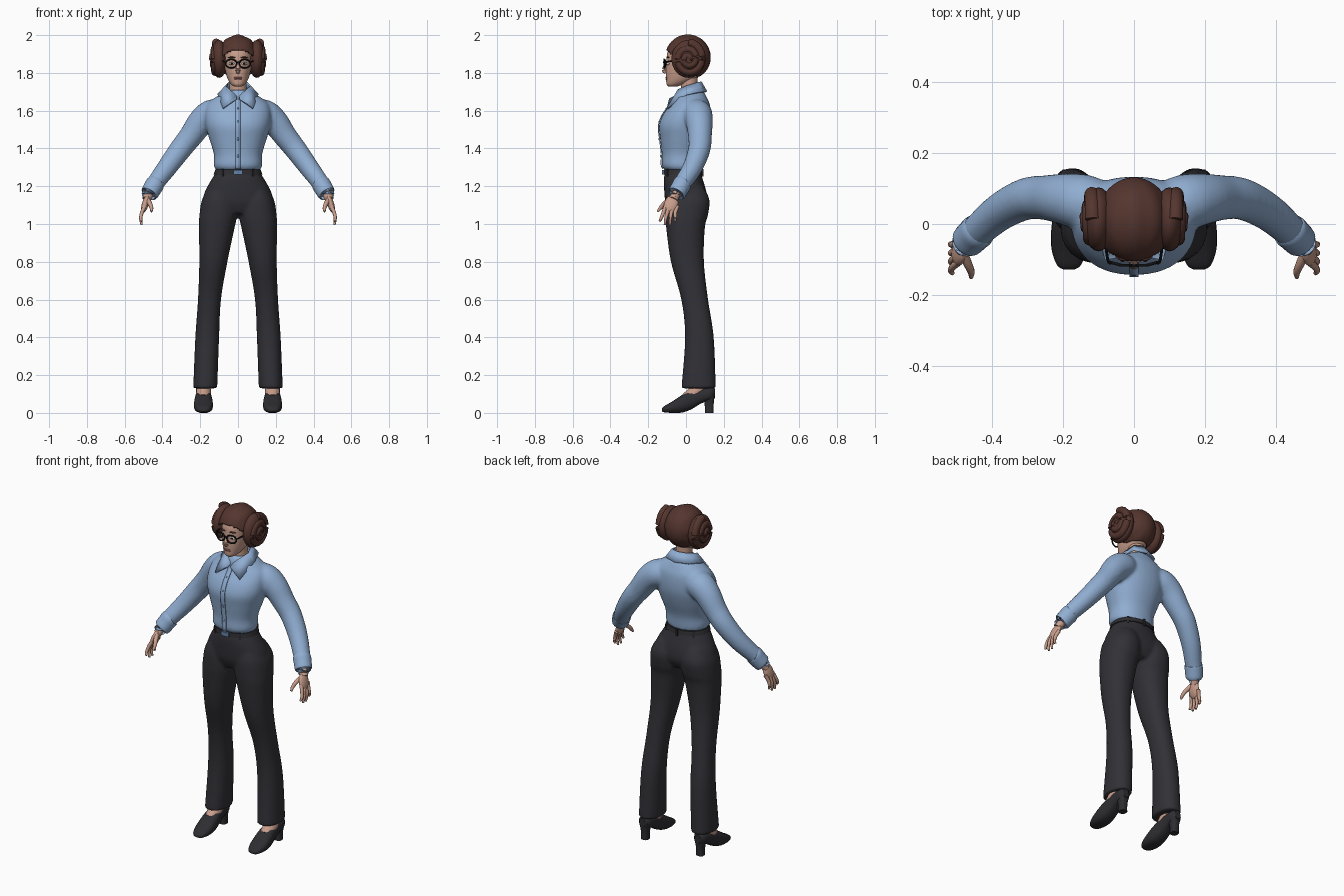
import bpy, bmesh, math
from mathutils import Vector, Matrix, Euler

if "Cube" in bpy.data.objects:
    bpy.data.objects.remove(bpy.data.objects["Cube"])

def material(name, rgb):
    m = bpy.data.materials.new(name)
    m.diffuse_color = (*rgb, 1)
    m.use_nodes = True
    m.node_tree.nodes["Principled BSDF"].inputs["Base Color"].default_value = m.diffuse_color
    return m

SKIN = material("skin", (0.58, 0.34, 0.26))
HAIR = material("brown_hair", (0.09, 0.036, 0.028))
SHIRT = material("blue_cloth", (0.28, 0.42, 0.64))
PANTS = material("charcoal_cloth", (0.031, 0.030, 0.037))
SHOE = material("dark_leather", (0.027, 0.027, 0.032))
BLACK = material("black", (0.006, 0.006, 0.007))
WHITE = material("eye_white", (0.7, 0.68, 0.65))
LIPS = material("lips", (0.42, 0.17, 0.14))
STEEL = material("steel_blue", (0.13, 0.23, 0.4))

def smooth_rows(rows, k=5):
    """Catmull-Rom interpolation through rows of numbers."""
    out, n = [], len(rows)
    for i in range(n - 1):
        p0, p1, p2, p3 = rows[max(i - 1, 0)], rows[i], rows[i + 1], rows[min(i + 2, n - 1)]
        for j in range(k):
            t = j / k
            out.append([0.5 * (2 * b + (c - a) * t + (2 * a - 5 * b + 4 * c - d) * t * t
                        + (3 * b - a - 3 * c + d) * t ** 3) for a, b, c, d in zip(p0, p1, p2, p3)])
    return out + [list(rows[-1])]

def skin_rings(bm, rings):
    rings = [[bm.verts.new(p) for p in r] for r in rings]
    n = len(rings[0])
    for a, b in zip(rings, rings[1:]):
        for i in range(n):
            bm.faces.new((a[i], a[(i + 1) % n], b[(i + 1) % n], b[i]))
    bm.faces.new(rings[0])
    bm.faces.new(rings[-1])

def loft(bm, rows, axis='z', power=2.0, n=32, k=5):
    """Rows (t, a0, a1, b0, b1): an oval between the limits at each t."""
    rings = []
    for t, a0, a1, b0, b1 in smooth_rows(rows, k):
        ring = []
        for i in range(n):
            c, s = math.cos(math.tau * i / n), math.sin(math.tau * i / n)
            a = (a0 + a1) / 2 + (a1 - a0) / 2 * math.copysign(abs(c) ** (2 / power), c)
            b = (b0 + b1) / 2 + (b1 - b0) / 2 * math.copysign(abs(s) ** (2 / power), s)
            ring.append((a, b, t) if axis == 'z' else (a, t, b))
        rings.append(ring)
    skin_rings(bm, rings)

def tube(bm, rows, s=1, n=14, k=4):
    """Rows (x, y, z, radius); s mirrors x."""
    rows = smooth_rows([(x * s, y, z, r) for x, y, z, r in rows], k)
    pts, rings = [Vector(r[:3]) for r in rows], []
    for i, p in enumerate(pts):
        d = pts[min(i + 1, len(pts) - 1)] - pts[max(i - 1, 0)]
        q = d.to_track_quat('Z', 'Y')
        rings.append([p + q @ Vector((math.cos(math.tau * j / n), math.sin(math.tau * j / n), 0)) * rows[i][3]
                      for j in range(n)])
    skin_rings(bm, rings)

def ball(bm, loc, size, rot=(0, 0, 0), u=24, v=16):
    return bmesh.ops.create_uvsphere(bm, u_segments=u, v_segments=v, radius=1,
                                     matrix=Matrix.LocRotScale(Vector(loc), Euler(rot), Vector(size)))

def box(bm, loc, size, rot=(0, 0, 0)):
    bmesh.ops.create_cube(bm, size=1, matrix=Matrix.LocRotScale(Vector(loc), Euler(rot), Vector(size)))

def finish(bm, name, mat, angle=45, remesh=0, solid=0):
    bmesh.ops.recalc_face_normals(bm, faces=bm.faces[:])
    me = bpy.data.meshes.new(name)
    bm.to_mesh(me)
    bm.free()
    me.materials.append(mat)
    me.shade_smooth()
    me.set_sharp_from_angle(angle=math.radians(angle))
    ob = bpy.data.objects.new(name, me)
    bpy.context.collection.objects.link(ob)
    if remesh:  # blend the overlapping volumes into one surface
        m = ob.modifiers.new("blend", 'REMESH')
        m.mode, m.voxel_size, m.use_smooth_shade = 'VOXEL', remesh, True
        m = ob.modifiers.new("relax", 'SMOOTH')
        m.factor, m.iterations = 0.5, 5
    if solid:
        m = ob.modifiers.new("thickness", 'SOLIDIFY')
        m.thickness, m.offset = solid, 0
    return ob

def sym(z, w, f, b):
    return (z, -w, w, f, b)

# Shirt: torso and sleeves
TORSO = [sym(1.285, .116, -.112, .075), sym(1.31, .128, -.128, .078), sym(1.37, .128, -.128, .085),
         sym(1.45, .152, -.137, .112), sym(1.52, .172, -.143, .13), sym(1.58, .175, -.122, .133),
         sym(1.63, .165, -.085, .127), sym(1.66, .135, -.066, .115), sym(1.69, .09, -.055, .1),
         sym(1.71, .06, -.045, .085)]
bm = bmesh.new()
loft(bm, TORSO, power=2.2)
for s in (1, -1):
    tube(bm, [(.08, .045, 1.585, .07), (.14, .06, 1.58, .079), (.195, .07, 1.54, .072), (.25, .074, 1.465, .063),
              (.305, .07, 1.395, .059), (.375, .035, 1.3, .053), (.44, -.02, 1.212, .046),
              (.466, -.045, 1.17, .042)], s, 20)
finish(bm, "shirt", SHIRT, remesh=.009)

# Cuffs
bm = bmesh.new()
for s in (1, -1):
    tube(bm, [(.436, -.017, 1.216, .046), (.439, -.02, 1.212, .05), (.452, -.032, 1.19, .049),
              (.468, -.048, 1.163, .047), (.47, -.05, 1.16, .04)], s, 20)
finish(bm, "cuffs", SHIRT)

# Button strip and buttons
bm = bmesh.new()
strip = [r for r in smooth_rows(TORSO) if 1.29 < r[0] < 1.665]
pairs = [[bm.verts.new((x, r[3] - .003, r[0])) for x in (-.013, .013)] for r in strip]
for a, b in zip(pairs, pairs[1:]):
    bm.faces.new((a[0], a[1], b[1], b[0]))
finish(bm, "button_strip", SHIRT, solid=.005)
bm = bmesh.new()
for z in (1.36, 1.45, 1.54, 1.61):
    y = min(strip, key=lambda r: abs(r[0] - z))[3]
    ball(bm, (0, y - .006, z), (.007, .003, .007), u=12, v=8)
finish(bm, "buttons", STEEL)

# Collar: stand folding over into two front points
bm = bmesh.new()
top = [(.006, -.058, 1.675), (.042, -.04, 1.71), (.064, .005, 1.73), (.048, .06, 1.748), (0, .078, 1.752)]
low = [(.008, -.085, 1.662), (.08, -.098, 1.612), (.105, .005, 1.685), (.075, .085, 1.7), (0, .108, 1.7)]
for s in (1, -1):
    vs = [[bm.verts.new((x * s, y, z)) for x, y, z in row] for row in (top, low)]
    for i in range(4):
        bm.faces.new((vs[0][i], vs[0][i + 1], vs[1][i + 1], vs[1][i]))
bmesh.ops.remove_doubles(bm, verts=bm.verts[:], dist=.0005)
finish(bm, "collar", SHIRT, solid=.01)

# Trousers: hips and two flared legs
bm = bmesh.new()
loft(bm, [sym(1.285, .108, -.108, .075), sym(1.24, .138, -.117, .088), sym(1.17, .176, -.115, .108),
          sym(1.11, .185, -.108, .112), sym(1.055, .15, -.085, .085)], power=2.2)
for s in (1, -1):
    rows = [(1.2, .03, .15, -.09, .09), (1.13, .008, .19, -.108, .124), (1.05, .004, .204, -.11, .117),
            (.98, .018, .207, -.105, .1), (.8, .056, .205, -.08, .095), (.6, .09, .212, -.025, .117),
            (.4, .1, .226, -.005, .147), (.13, .11, .237, -.025, .158)]
    loft(bm, [(z, s * a, s * b, f, k) for z, a, b, f, k in rows], power=2.2)
finish(bm, "trousers", PANTS, remesh=.009)

# Belt with loops and buckle
bm = bmesh.new()
loft(bm, [sym(1.262, .129, -.119, .087), sym(1.288, .12, -.117, .083)], power=2.2, k=1)
for a in (50, 130, 225, 270, 315):
    c, s = math.cos(math.radians(a)), math.sin(math.radians(a))
    box(bm, (.124 * c, -.017 - .102 * s, 1.272), (.012, .014, .04), (0, 0, -math.radians(a) + math.pi / 2))
finish(bm, "belt", SHOE, 30)
bm = bmesh.new()
box(bm, (0, -.122, 1.275), (.05, .01, .024))
finish(bm, "buckle", STEEL, 30)

# Shoes with block heels, and ankles
for s, side in ((1, "left"), (-1, "right")):
    x = .183 * s
    bm = bmesh.new()
    loft(bm, [(y, x - w, x + w, lo, hi) for y, w, lo, hi in (
        (-.128, .015, .008, .022), (-.115, .034, .003, .036), (-.07, .049, 0, .062), (-.02, .05, .002, .095),
        (.03, .044, .02, .122), (.08, .04, .05, .13), (.13, .036, .068, .135), (.153, .018, .08, .13))],
        'y', 2.5, 20, 4)
    loft(bm, [(0, x - .022, x + .022, .1, .145), (.05, x - .022, x + .022, .098, .147),
              (.1, x - .034, x + .034, .085, .153)], power=3, n=20)
    finish(bm, side + "_shoe", SHOE)
    bm = bmesh.new()
    tube(bm, [(x, .085, .22, .035), (x, .075, .15, .037), (x, .045, .105, .04), (x, .0, .07, .035)])
    finish(bm, side + "_ankle", SKIN)

# Hands
for s, side in ((1, "left"), (-1, "right")):
    bm = bmesh.new()
    tube(bm, [(.455, -.035, 1.19, .024), (.47, -.052, 1.16, .024), (.485, -.068, 1.13, .024)], s)
    ball(bm, (.491 * s, -.079, 1.105), (.018, .037, .05), (-.3, -.3 * s, 0))
    for i, tip in enumerate((1.015, .995, .995, 1.015)):
        y = -.114 + .021 * i
        tube(bm, [(.494 * s * s, y + .006, 1.095, .0105), (.509, y - .006, 1.06, .01),
                  (.515, y - .018 + .004 * i, 1.03, .0085), (.51, y - .025 + .006 * i, tip, .006)], s, 10)
    tube(bm, [(.48, -.085, 1.13, .014), (.466, -.115, 1.107, .012), (.458, -.135, 1.085, .01),
              (.458, -.15, 1.065, .006)], s, 10)
    finish(bm, side + "_hand", SKIN)

# Head, neck, nose
bm = bmesh.new()
loft(bm, [sym(1.727, .018, -.092, -.05), sym(1.74, .037, -.103, -.01), sym(1.77, .056, -.105, .055),
          sym(1.81, .067, -.106, .085), sym(1.86, .073, -.104, .1), sym(1.91, .073, -.097, .1),
          sym(1.95, .058, -.07, .085), sym(1.97, .03, -.04, .04)], power=2.2)
tube(bm, [(0, .025, 1.65, .054), (0, .018, 1.72, .045), (0, .015, 1.8, .048)], n=20)
tube(bm, [(0, -.1, 1.862, .006), (0, -.109, 1.84, .009), (0, -.116, 1.815, .0125), (0, -.107, 1.8, .008)])
finish(bm, "head", SKIN)
bm = bmesh.new()
for z in (1.775, 1.768):
    ball(bm, (0, -.102, z), (.021, .008, .0045), u=16, v=8)
finish(bm, "lips", LIPS)

# Eyes, pupils and brows
for name, mat, y, z, size in (("eyes", WHITE, -.096, 1.849, (.016, .008, .008)),
                              ("pupils", BLACK, -.103, 1.849, (.006, .003, .006)),
                              ("brows", HAIR, -.096, 1.882, (.02, .007, .004))):
    bm = bmesh.new()
    for s in (1, -1):
        ball(bm, (.033 * s, y, z), size, (0, 0, .25 * s), 16, 10)
    finish(bm, name, mat)

# Glasses: rims, bridge and side arms
bm = bmesh.new()
for s in (1, -1):
    loop = [(.036 + .029 * math.cos(a), -.116 + .008 * max(0, math.cos(a)), 1.849 + .023 * math.sin(a), .0042)
            for a in (math.tau * i / 20 for i in range(21))]
    tube(bm, loop, s, 8, 1)
    tube(bm, [(.064, -.11, 1.856, .0042), (.074, -.1, 1.86, .004), (.084, -.02, 1.863, .004)], s, 8)
tube(bm, [(-.009, -.116, 1.853, .004), (0, -.119, 1.857, .004), (.009, -.116, 1.853, .004)], 1, 8)
finish(bm, "glasses", BLACK)

# Hair cap: ridged from front to back, opened at the face and nape
bm = bmesh.new()
ball(bm, (0, 0, 0), (1, 1, 1), u=64, v=48)
for v in bm.verts:
    ridge = 1 + .016 * math.cos(9 * math.atan2(v.co.x, v.co.z)) * math.hypot(v.co.x, v.co.z)
    v.co = (v.co.x * .102 * ridge, .01 + v.co.y * .118, 1.882 + v.co.z * .1165 * ridge)
gone = []
for f in bm.faces:
    c = f.calc_center_median()
    if c.z < 1.785 or (c.y < -.01 and c.z < 1.922 - 5 * c.x ** 2):
        gone.append(f)
bmesh.ops.delete(bm, geom=gone, context='FACES')
finish(bm, "hair_cap", HAIR, 60, solid=.006)

# Coiled side buns
for s, side in ((1, "left"), (-1, "right")):
    bm = bmesh.new()
    ball(bm, (.1 * s, .013, 1.874), (.045, .09, .1))
    coil = []
    for i in range(53):
        t = i / 52
        a, r = 2.3 * math.tau * t, .077 * (1 - t) + .006
        coil.append((.116 + .022 * t, .013 + r * .94 * math.sin(a), 1.874 + r * 1.04 * math.cos(a), .022 - .006 * t))
    tube(bm, coil, s, 12, 1)
    finish(bm, side + "_bun", HAIR, 60)
